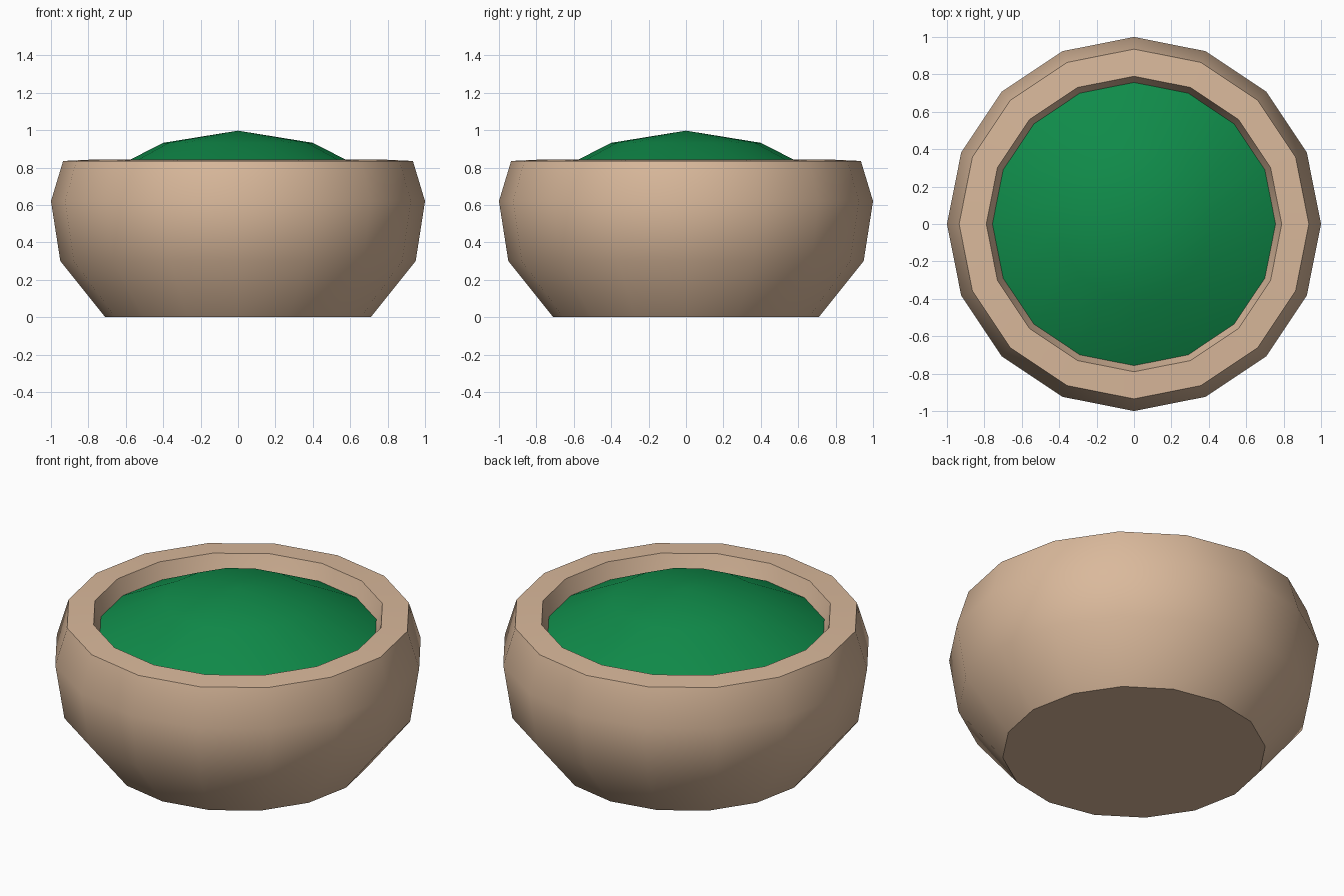
import bpy, bmesh, math

if "Cube" in bpy.data.objects:
    bpy.data.objects.remove(bpy.data.objects["Cube"])

SIDES = 16


def material(name, rgb):
    m = bpy.data.materials.new(name)
    m.diffuse_color = (*rgb, 1)
    m.use_nodes = True
    m.node_tree.nodes["Principled BSDF"].inputs["Base Color"].default_value = m.diffuse_color
    return m


def lathe(name, profile, mat, angle):
    """Revolve (radius, z) points around z; radius 0 makes a pole."""
    bm = bmesh.new()
    rings = []
    for r, z in profile:
        n = SIDES if r else 1
        rings.append([bm.verts.new((r * math.cos(math.tau * i / SIDES),
                                    r * math.sin(math.tau * i / SIDES), z))
                      for i in range(n)])
    for a, b in zip(rings, rings[1:]):
        for i in range(SIDES):
            j = (i + 1) % SIDES
            quad = [a[i % len(a)], a[j % len(a)], b[j % len(b)], b[i % len(b)]]
            bm.faces.new(list(dict.fromkeys(quad)))
    bmesh.ops.recalc_face_normals(bm, faces=bm.faces)
    me = bpy.data.meshes.new(name)
    bm.to_mesh(me)
    bm.free()
    me.materials.append(mat)
    ob = bpy.data.objects.new(name, me)
    bpy.context.collection.objects.link(ob)
    bpy.ops.object.select_all(action='DESELECT')
    ob.select_set(True)
    bpy.context.view_layer.objects.active = ob
    bpy.ops.object.shade_smooth_by_angle(angle=math.radians(angle))
    return ob


tan = material("tan clay", (0.70, 0.485, 0.33))
green = material("leaf green", (0.005, 0.26, 0.068))

# Bowl: flat base, bulging wall, thick rim and inner cavity
lathe("bowl", [(0, 0), (0.71, 0), (0.95, 0.30), (1.0, 0.62), (0.935, 0.835),
               (0.79, 0.842), (0.755, 0.74), (0.68, 0.55), (0, 0.55)], tan, 40)

# Domed filling, its edge meeting the inner wall
lathe("filling", [(0, 0.997), (0.40, 0.932), (0.757, 0.75), (0.70, 0.60),
                  (0, 0.60)], green, 50)
